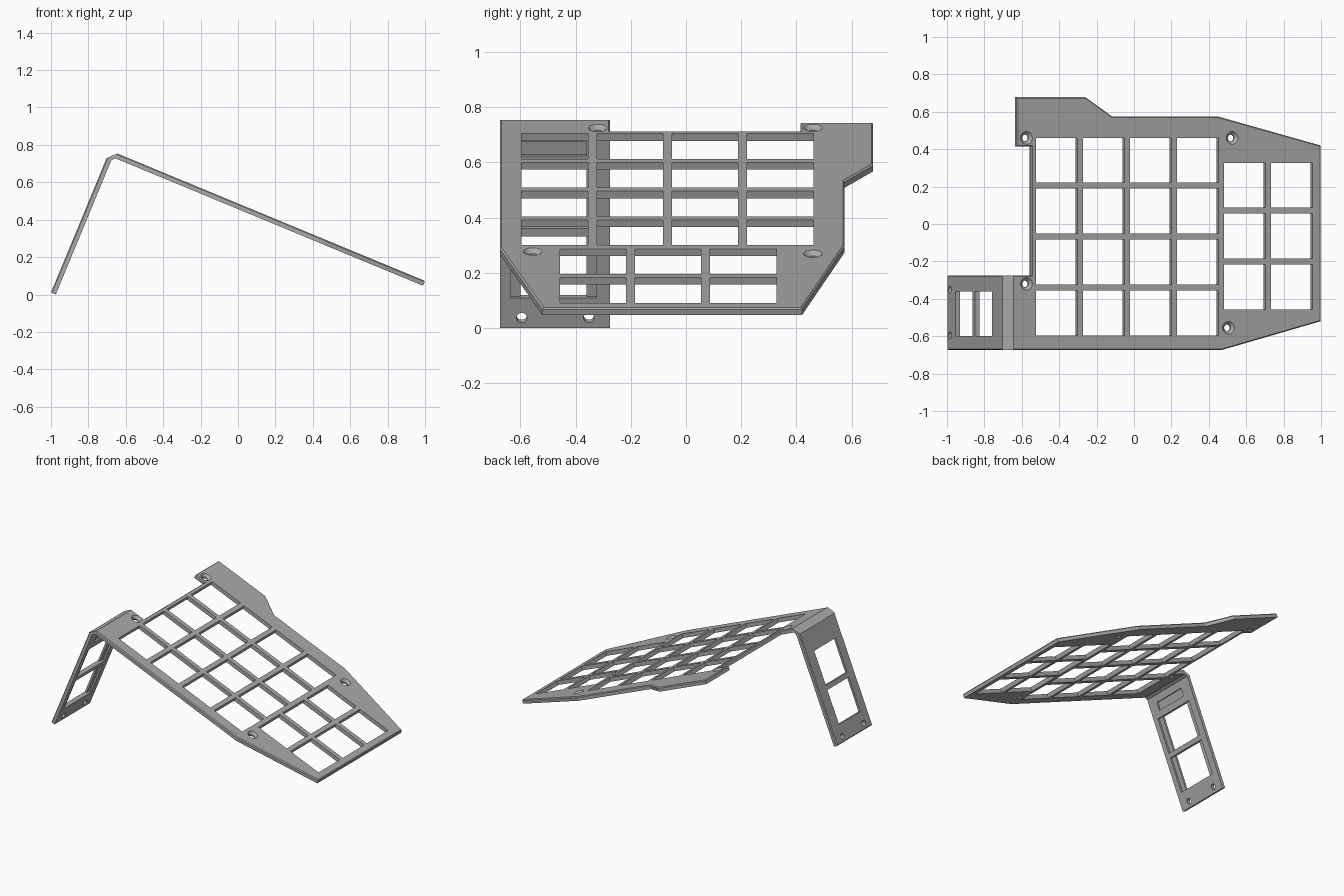
import bpy, bmesh, math
from mathutils import Matrix, Vector

cube = bpy.data.objects.get("Cube")
if cube:
    bpy.data.objects.remove(cube, do_unlink=True)

THICK = 0.028
TILT = math.radians(22.5)
FRONT, STRIP_BACK = -0.674, -0.275      # y limits of the leg strip
CELL, PITCH = 0.24, 0.272               # square openings and their spacing

grey = bpy.data.materials.new("plain grey")
grey.use_nodes = True
colour = (0.4, 0.4, 0.4, 1)
grey.diffuse_color = colour
grey.node_tree.nodes["Principled BSDF"].inputs["Base Color"].default_value = colour


def frame(x, z, angle):
    return Matrix.Translation((x, 0, z)) @ Matrix.Rotation(angle, 4, 'Y')


def make_object(name, bm, matrix):
    bmesh.ops.recalc_face_normals(bm, faces=bm.faces[:])
    mesh = bpy.data.meshes.new(name)
    bm.to_mesh(mesh)
    bm.free()
    mesh.transform(matrix)
    mesh.materials.append(grey)
    obj = bpy.data.objects.new(name, mesh)
    bpy.context.scene.collection.objects.link(obj)
    return obj


def sheet(name, outline, matrix, open_ends=(), edge=0.006):
    """Flat sheet below w = 0, its upper rim chamfered except at joints."""
    bm = bmesh.new()
    top = bm.faces.new([bm.verts.new((u, y, 0)) for u, y in outline])
    geom = bmesh.ops.extrude_face_region(bm, geom=[top], use_keep_orig=True)["geom"]
    for v in geom:
        if isinstance(v, bmesh.types.BMVert):
            v.co.z -= THICK
    rim = [e for e in bm.edges if all(abs(v.co.z) < 1e-5 for v in e.verts)
           and not any(all(abs(v.co.x - u) < 1e-5 for v in e.verts) for u in open_ends)]
    bmesh.ops.bevel(bm, geom=rim, offset=edge, segments=1, affect='EDGES')
    return make_object(name, bm, matrix)


def box(bm, u0, u1, y0, y1, w0=-0.1, w1=0.1):
    m = Matrix.Translation(((u0 + u1) / 2, (y0 + y1) / 2, (w0 + w1) / 2))
    m = m @ Matrix.Diagonal((u1 - u0, y1 - y0, w1 - w0, 1))
    bmesh.ops.create_cube(bm, size=1, matrix=m)


def cone(bm, u, y, r0, r1, w0=-0.1, w1=0.1):
    bmesh.ops.create_cone(bm, cap_ends=True, segments=32, radius1=r0, radius2=r1,
                          depth=w1 - w0, matrix=Matrix.Translation((u, y, (w0 + w1) / 2)))


def cut(obj, bm, matrix):
    cutter = make_object("cutter", bm, matrix)
    cutter.hide_render = True
    mod = obj.modifiers.new("cut", 'BOOLEAN')
    mod.operation, mod.solver, mod.object = 'DIFFERENCE', 'EXACT', cutter
    bpy.context.view_layer.update()
    deps = bpy.context.evaluated_depsgraph_get()
    mesh = bpy.data.meshes.new_from_object(obj.evaluated_get(deps))
    obj.modifiers.clear()
    obj.data = mesh
    bpy.data.objects.remove(cutter, do_unlink=True)


# Sloping grid plate, outlined by plan position
X0, Z0 = -0.645, 0.754


def along(x):
    return (x - X0) / math.cos(TILT)


plate_frame = frame(X0, Z0, TILT)
plan = [(X0, FRONT), (0.47, FRONT), (1, -0.52), (1, 0.42), (0.45, 0.575),
        (-0.115, 0.575), (-0.258, 0.678), (-0.625, 0.678), (-0.625, 0.415),
        (-0.548, 0.415), (-0.548, STRIP_BACK), (X0, STRIP_BACK)]
plate = sheet("grid_plate", [(along(x), y) for x, y in plan], plate_frame, open_ends=(0,))

# Openings: a four by four block and a two by three block
screws = [(-0.575, 0.46), (0.525, 0.46), (-0.575, -0.32), (0.505, -0.555)]
holes, sinks = bmesh.new(), bmesh.new()
for x, y, columns, rows in ((-0.525, -0.595, 4, 4), (0.482, -0.457, 2, 3)):
    for i in range(columns):
        for j in range(rows):
            u, v = along(x) + i * PITCH, y + j * PITCH
            box(holes, u, u + CELL, v, v + CELL)
for x, y in screws:
    cone(holes, along(x), y, 0.018, 0.018)
    cone(sinks, along(x), y, 0.018, 0.035, -0.016, 0.001)
cut(plate, holes, plate_frame)
cut(plate, sinks, plate_frame)

# Steep leg
leg_frame = frame(-1, 0.011, TILT - math.pi / 2)
LENGTH = 0.777
leg = sheet("support_leg", [(0, FRONT), (LENGTH, FRONT), (LENGTH, STRIP_BACK), (0, STRIP_BACK)],
            leg_frame, open_ends=(LENGTH,))
windows, pockets = bmesh.new(), bmesh.new()
for i in range(2):
    u = 0.118 + i * PITCH
    box(windows, u, u + CELL, -0.6, -0.36)
    box(pockets, u, u + CELL, -0.635, -0.325, -0.1, -0.015)
for y in (-0.595, -0.352):
    cone(windows, 0.04, y, 0.019, 0.019)
box(pockets, 0.675, 0.73, -0.6, -0.36, -0.1, -0.017)
cut(leg, windows, leg_frame)
cut(leg, pockets, leg_frame)

# Chamfered bend joining leg and plate
leg_top = [leg_frame @ Vector((LENGTH, 0, w)) for w in (-THICK, 0)]
plate_start = [plate_frame @ Vector((0, 0, w)) for w in (0, -THICK)]
bm = bmesh.new()
face = bm.faces.new([bm.verts.new((p.x, FRONT, p.z)) for p in leg_top + plate_start])
geom = bmesh.ops.extrude_face_region(bm, geom=[face], use_keep_orig=True)["geom"]
for v in geom:
    if isinstance(v, bmesh.types.BMVert):
        v.co.y = STRIP_BACK
make_object("bend", bm, Matrix())
